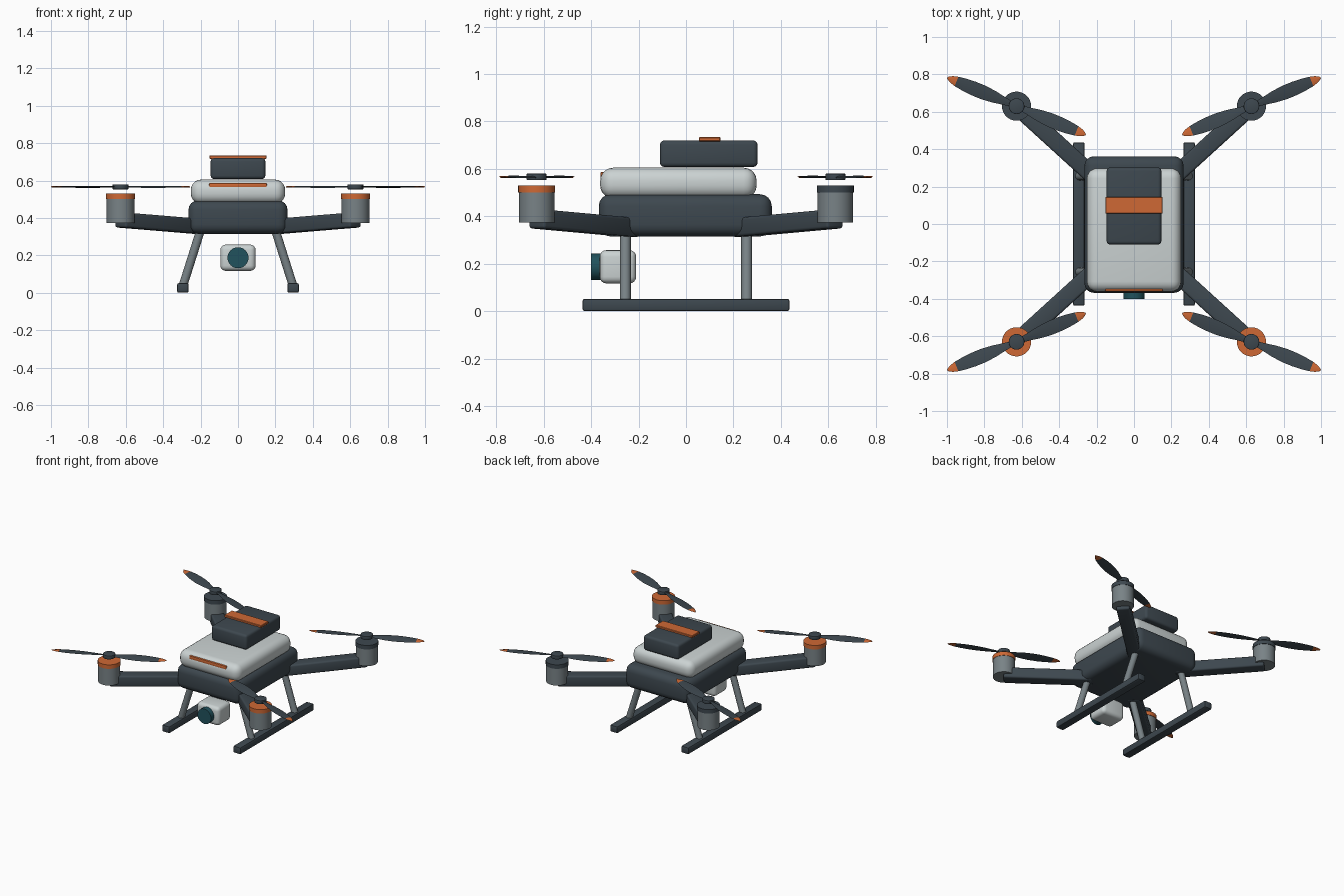
import bpy, bmesh, math
from mathutils import Vector, Matrix

if "Cube" in bpy.data.objects:
    bpy.data.objects.remove(bpy.data.objects["Cube"])


def material(name, rgb):
    m = bpy.data.materials.new(name)
    m.diffuse_color = (*rgb, 1)
    m.use_nodes = True
    m.node_tree.nodes["Principled BSDF"].inputs["Base Color"].default_value = m.diffuse_color
    return m


DARK = material("dark slate", (0.047, 0.064, 0.078))
WHITE = material("pale grey", (0.60, 0.65, 0.65))
METAL = material("metal grey", (0.19, 0.225, 0.24))
ORANGE = material("orange", (0.62, 0.14, 0.035))
TEAL = material("lens teal", (0.015, 0.085, 0.11))


def finish(bm, name, *mats):
    bmesh.ops.recalc_face_normals(bm, faces=bm.faces)
    me = bpy.data.meshes.new(name)
    bm.to_mesh(me)
    bm.free()
    for m in mats:
        me.materials.append(m)
    me.shade_smooth()
    me.set_sharp_from_angle(angle=math.radians(35))
    ob = bpy.data.objects.new(name, me)
    bpy.context.collection.objects.link(ob)
    return ob


def box(name, mat, centre, size, bevel=0.0, segs=4, rot=Matrix()):
    bm = bmesh.new()
    bmesh.ops.create_cube(bm, size=1)
    bmesh.ops.scale(bm, vec=size, verts=bm.verts)
    if bevel:
        bmesh.ops.bevel(bm, geom=bm.edges[:], offset=bevel, segments=segs,
                        profile=0.5, affect='EDGES')
    bm.transform(Matrix.Translation(centre) @ rot)
    return finish(bm, name, mat)


def rod(name, mat, a, b, radius, sides=32, bevel=0.0):
    a, b = Vector(a), Vector(b)
    bm = bmesh.new()
    bmesh.ops.create_cone(bm, cap_ends=True, segments=sides, radius1=radius,
                          radius2=radius, depth=(b - a).length)
    if bevel:
        rims = [e for e in bm.edges if abs(e.verts[0].co.z - e.verts[1].co.z) < 1e-5]
        bmesh.ops.bevel(bm, geom=rims, offset=bevel, segments=2,
                        profile=0.5, affect='EDGES')
    q = (b - a).to_track_quat('Z', 'Y').to_matrix().to_4x4()
    bm.transform(Matrix.Translation((a + b) / 2) @ q)
    return finish(bm, name, mat)


def beam(name, mat, a, b, width, height, bevel):
    # box running from a to b, kept level across its width
    a, b = Vector(a), Vector(b)
    x = (b - a).normalized()
    y = Vector((0, 0, 1)).cross(x).normalized()
    z = x.cross(y)
    rot = Matrix((x, y, z)).transposed().to_4x4()
    return box(name, mat, (a + b) / 2, ((b - a).length, width, height), bevel, 3, rot)


def propeller(name, centre, sx, sy):
    # two twisted blades, lofted from thin diamond sections; orange tips
    stations = [(0.02, 0.014), (0.07, 0.021), (0.13, 0.032), (0.19, 0.038),
                (0.25, 0.038), (0.30, 0.034), (0.347, 0.027), (0.375, 0.019),
                (0.392, 0.010), (0.40, 0.003)]
    bm = bmesh.new()
    for side in (0, 1):
        turn = Matrix.Rotation(math.radians(22.4) + side * math.pi, 4, 'Z')
        rings = []
        for r, w in stations:
            pitch = math.radians(12 - 20 * r)
            c, s, t = math.cos(pitch), math.sin(pitch), 0.004
            pts = [(r, w * c, w * s), (r, 0, t), (r, -w * c, -w * s), (r, 0, -t)]
            rings.append([bm.verts.new(turn @ Vector(p)) for p in pts])
        for i in range(len(rings) - 1):
            for k in range(4):
                f = bm.faces.new((rings[i][k], rings[i][(k + 1) % 4],
                                  rings[i + 1][(k + 1) % 4], rings[i + 1][k]))
                f.material_index = int(stations[i][0] > 0.34)
        bm.faces.new(rings[0])
        bm.faces.new(rings[-1]).material_index = 1
    bm.transform(Matrix.Translation(centre) @ Matrix.Diagonal((sx, sy, 1, 1)))
    return finish(bm, name, DARK, ORANGE)


# Fuselage, shell, battery and strap
box("lower_body", DARK, (0, -0.003, 0.404), (0.53, 0.73, 0.178), 0.05)
box("upper_shell", WHITE, (0, -0.032, 0.54), (0.505, 0.66, 0.13), 0.055, 5)
box("battery", DARK, (0, 0.096, 0.664), (0.292, 0.412, 0.112), 0.018, 3)
box("battery_strap", ORANGE, (0, 0.1, 0.725), (0.306, 0.09, 0.018), 0.003, 1)
box("front_marker", ORANGE, (0, -0.344, 0.574), (0.308, 0.034, 0.026), 0.006, 2)

# Camera
box("camera_body", WHITE, (0, -0.287, 0.187), (0.188, 0.154, 0.14), 0.028)
rod("camera_lens", TEAL, (0, -0.34, 0.187), (0, -0.40, 0.187), 0.056)

# Landing gear
for sx, lr in ((-1, "left"), (1, "right")):
    box(f"{lr}_skid", DARK, (sx * 0.295, 0, 0.026), (0.062, 0.874, 0.052), 0.01, 2)
    for sy, fb in ((-1, "front"), (1, "rear")):
        rod(f"{fb}_{lr}_leg", METAL, (sx * 0.192, sy * 0.256, 0.36),
            (sx * 0.295, sy * 0.256, 0.035), 0.023, 16)

# Arms, motors and propellers
for sx, lr in ((-1, "left"), (1, "right")):
    for sy, fb in ((-1, "front"), (1, "rear")):
        x, y, n = sx * 0.628, sy * 0.63, f"{fb}_{lr}"
        beam(f"{n}_arm", DARK, (sx * 0.18, sy * 0.222, 0.352),
             (x, y, 0.389), 0.092, 0.08, 0.012)
        rod(f"{n}_motor", METAL, (x, y, 0.373), (x, y, 0.502), 0.075)
        rod(f"{n}_motor_band", ORANGE if sy < 0 else DARK,
            (x, y, 0.5), (x, y, 0.53), 0.078)
        rod(f"{n}_hub", DARK, (x, y, 0.553), (x, y, 0.58), 0.042, 24, 0.003)
        propeller(f"{n}_propeller", (x, y, 0.566), sx, sy)
